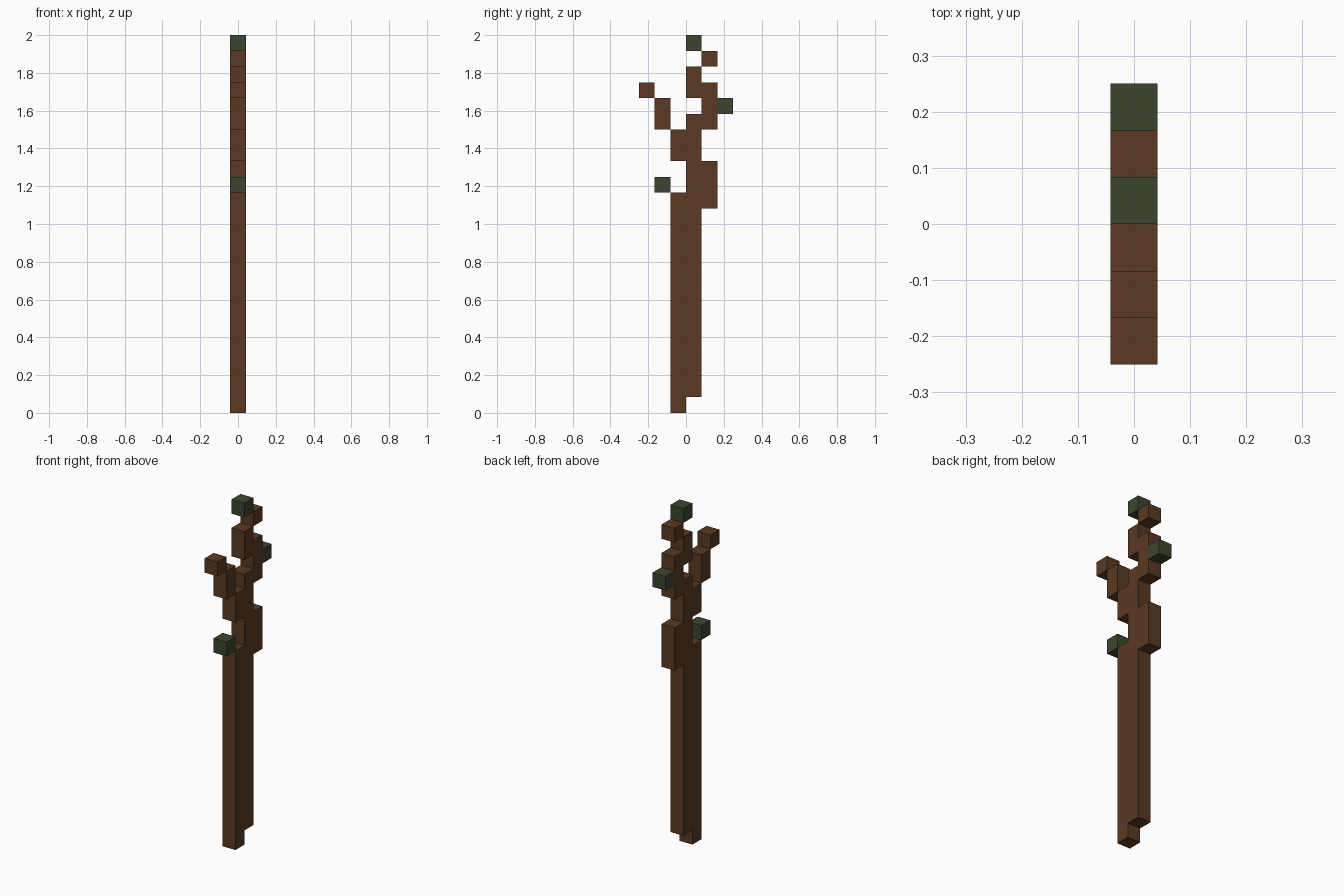
import bpy
import bmesh

cube = bpy.data.objects.get("Cube")
if cube:
    bpy.data.objects.remove(cube, do_unlink=True)

U = 1 / 12  # one block


def make_material(name, rgb):
    mat = bpy.data.materials.new(name)
    mat.use_nodes = True
    mat.diffuse_color = (*rgb, 1)
    mat.node_tree.nodes["Principled BSDF"].inputs["Base Color"].default_value = (*rgb, 1)
    return mat


bark = make_material("bark brown", (0.102, 0.042, 0.016))
leaf = make_material("leaf green", (0.045, 0.060, 0.026))


def slab(name, outline, mat):
    """Extrude a (y, z) outline, given in blocks, to one block wide along x."""
    bm = bmesh.new()
    face = bm.faces.new([bm.verts.new((-U / 2, y * U, z * U)) for y, z in outline])
    ext = bmesh.ops.extrude_face_region(bm, geom=[face])
    moved = [v for v in ext["geom"] if isinstance(v, bmesh.types.BMVert)]
    bmesh.ops.translate(bm, verts=moved, vec=(U, 0, 0))
    bmesh.ops.recalc_face_normals(bm, faces=bm.faces)
    mesh = bpy.data.meshes.new(name)
    bm.to_mesh(mesh)
    bm.free()
    mesh.materials.append(mat)
    obj = bpy.data.objects.new(name, mesh)
    bpy.context.collection.objects.link(obj)
    return obj


def block(name, y, z, height, mat):
    slab(name, [(y, z), (y + 1, z), (y + 1, z + height), (y, z + height)], mat)


# Stem with its stepped foot, side knot and crooked upper branch
slab("stem", [
    (-1, 0), (0, 0), (0, 1), (1, 1), (1, 13), (2, 13), (2, 16), (1, 16),
    (1, 18), (2, 18), (2, 21), (1, 21), (1, 22), (0, 22), (0, 20), (1, 20),
    (1, 19), (0, 19), (0, 18), (-1, 18), (-1, 16), (0, 16), (0, 14), (-1, 14),
], bark)

# Twigs that step off the stem corner to corner
block("front_twig", -2, 18, 2, bark)
block("front_twig_tip", -3, 20, 1, bark)
block("back_twig_tip", 1, 22, 1, bark)

# Leaf buds
block("front_leaf", -2, 14, 1, leaf)
block("back_leaf", 2, 19, 1, leaf)
block("top_leaf", 0, 23, 1, leaf)
